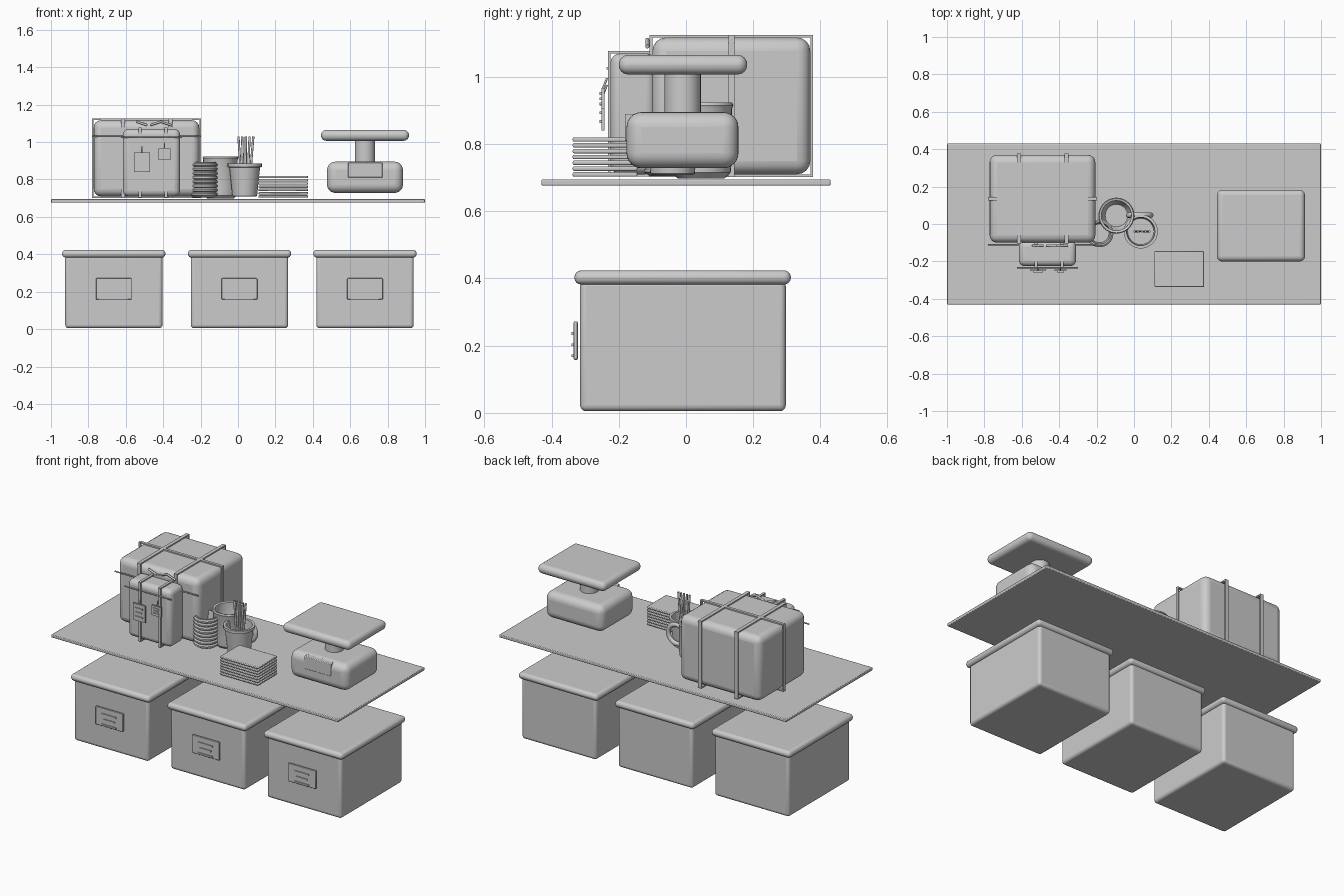
import bpy, math
from mathutils import Vector

cube = bpy.data.objects.get("Cube")
if cube:
    bpy.data.objects.remove(cube, do_unlink=True)

grey = bpy.data.materials.new("plain grey")
grey.use_nodes = True
grey.diffuse_color = (0.6, 0.6, 0.6, 1)
grey.node_tree.nodes["Principled BSDF"].inputs["Base Color"].default_value = grey.diffuse_color


def finish(obj, name, smooth=True):
    obj.name = name
    obj.data.materials.append(grey)
    if smooth:
        bpy.ops.object.shade_smooth_by_angle(angle=math.radians(40))
    return obj


def box(name, lo, hi, bevel=0.0, segments=4):
    """Box between two corners, with optional rounded edges."""
    lo, hi = Vector(lo), Vector(hi)
    bpy.ops.mesh.primitive_cube_add(size=1, location=(lo + hi) / 2)
    obj = bpy.context.object
    obj.scale = hi - lo
    bpy.ops.object.transform_apply(location=False, rotation=False, scale=True)
    if bevel:
        mod = obj.modifiers.new("Rounding", 'BEVEL')
        mod.width, mod.segments = bevel, segments
    return finish(obj, name, bool(bevel))


def lathe(name, profile, x, y, steps=32):
    """Spin a radius/height profile around a vertical axis."""
    verts = [(r * math.cos(a), r * math.sin(a), z)
             for r, z in profile
             for a in (math.tau * i / steps for i in range(steps))]
    faces = [(j * steps + i, j * steps + (i + 1) % steps,
              (j + 1) * steps + (i + 1) % steps, (j + 1) * steps + i)
             for j in range(len(profile) - 1) for i in range(steps)]
    mesh = bpy.data.meshes.new(name)
    last = (len(profile) - 1) * steps
    faces += [tuple(reversed(range(steps))), tuple(range(last, last + steps))]
    mesh.from_pydata(verts, [], faces)
    obj = bpy.data.objects.new(name, mesh)
    obj.location = (x, y, 0)
    bpy.context.collection.objects.link(obj)
    bpy.ops.object.select_all(action='DESELECT')
    obj.select_set(True)
    bpy.context.view_layer.objects.active = obj
    return finish(obj, name)


def rod(name, start, end, radius):
    start, end = Vector(start), Vector(end)
    axis = end - start
    bpy.ops.mesh.primitive_cylinder_add(vertices=12, radius=radius, depth=axis.length,
                                        location=(start + end) / 2)
    obj = bpy.context.object
    obj.rotation_euler = axis.to_track_quat('Z', 'Y').to_euler()
    return finish(obj, name)


def strap(name, lo, hi, axis, at, width, thick):
    """Band around a parcel, in the plane across the given axis (0 = x, 1 = y)."""
    a, b = 1 - axis, axis
    for side, u0, u1, z0, z1 in (
            ("top", lo[a] - thick, hi[a] + thick, hi[2], hi[2] + thick),
            ("bottom", lo[a] - thick, hi[a] + thick, lo[2] - thick, lo[2]),
            ("low_side", lo[a] - thick, lo[a], lo[2], hi[2]),
            ("high_side", hi[a], hi[a] + thick, lo[2], hi[2])):
        p, q = [0, 0, z0], [0, 0, z1]
        p[a], q[a] = u0, u1
        p[b], q[b] = at - width / 2, at + width / 2
        box(f"{name}_{side}", p, q)


def writing(name, x, y, z, width, gap, rows):
    """Thin bars standing for rows of print."""
    for i in range(rows):
        w = width * (1 - 0.2 * (i % 2))
        box(f"{name}_line", (x - w / 2, y - 0.006, z - i * gap - 0.004),
            (x + w / 2, y, z - i * gap + 0.004))


# Table top
box("table_top", (-1, -0.43, 0.676), (1, 0.43, 0.695), 0.004, 2)

# Storage bins with lids and labels
for x in (-0.664, 0.008, 0.679):
    box("bin_body", (x - 0.26, -0.315, 0.005), (x + 0.26, 0.297, 0.395), 0.018)
    box("bin_lid", (x - 0.276, -0.332, 0.382), (x + 0.276, 0.312, 0.424), 0.02)
    box("bin_label", (x - 0.095, -0.334, 0.158), (x + 0.095, -0.322, 0.272), 0.003, 2)
    writing("label", x, -0.334, 0.236, 0.1, 0.033, 3)

# Large parcel
lo, hi = (-0.772, -0.1, 0.71), (-0.207, 0.37, 1.117)
box("large_parcel", lo, hi, 0.04)
for x in (-0.615, -0.361):
    strap("large_strap", lo, hi, 0, x, 0.022, 0.008)
strap("large_cross_strap", lo, hi, 1, 0.135, 0.018, 0.008)
rod("large_string", (-0.78, -0.11, 1.03), (-0.2, -0.11, 1.03), 0.004)
for x, lean in ((-0.515, -1), (-0.44, 1), (-0.385, -1)):
    rod("string_end", (x - 0.03, -0.115, 1.1 - lean * 0.01),
        (x + 0.03, -0.115, 1.1 + lean * 0.01), 0.006)

# Small parcel
lo, hi = (-0.615, -0.225, 0.71), (-0.31, -0.09, 1.07)
box("small_parcel", lo, hi, 0.03)
for x in (-0.524, -0.385):
    strap("small_strap", lo, hi, 0, x, 0.016, 0.007)
rod("small_string", (-0.625, -0.233, 1.025), (-0.3, -0.233, 1.025), 0.004)

# Hanging tags
for x, z, w, h in ((-0.513, 0.893, 0.086, 0.105), (-0.393, 0.935, 0.066, 0.062)):
    box("tag", (x - w / 2, -0.252, z - h / 2), (x + w / 2, -0.243, z + h / 2))
    writing("tag", x, -0.252, z + h * 0.25, w * 0.6, h * 0.25, 3)
    rod("tag_string", (x, -0.247, z + h / 2), (x, -0.235, z + h / 2 + 0.03), 0.003)

# Ribbed stack of cups
profile = [(0.058, 0.705)]
for i in range(8):
    z = 0.71 + i * 0.0225
    profile += [(0.066, z), (0.074, z + 0.006), (0.074, z + 0.015), (0.066, z + 0.021)]
profile += [(0.066, 0.893), (0.058, 0.893), (0.05, 0.82)]
lathe("cup_stack", profile, -0.184, -0.05)

# Mug with side handle
lathe("mug", [(0.07, 0.698), (0.088, 0.715), (0.092, 0.76), (0.092, 0.905), (0.096, 0.915),
              (0.092, 0.924), (0.08, 0.92), (0.078, 0.76), (0.06, 0.73)], -0.094, 0.045)
bpy.ops.mesh.primitive_torus_add(major_radius=0.06, minor_radius=0.014, major_segments=32,
                                 minor_segments=12, location=(0.03, 0.047, 0.81),
                                 rotation=(math.pi / 2, 0, 0))
finish(bpy.context.object, "mug_handle")

# Tapered pot with sticks
lathe("pot", [(0.06, 0.708), (0.066, 0.712), (0.082, 0.865), (0.091, 0.868), (0.091, 0.886),
              (0.076, 0.886), (0.07, 0.8)], 0.036, -0.04)
for i in range(-2, 3):
    rod("stick", (0.04 + i * 0.009, -0.04, 0.74), (0.042 + i * 0.02, -0.04, 1.03), 0.006)

# Stack of flat trays
for i in range(7):
    z = 0.703 + i * 0.0173
    box("stacked_tray", (0.11, -0.337, z), (0.375, -0.145, z + 0.013), 0.004, 2)

# Weighing scale
box("scale_body", (0.476, -0.177, 0.728), (0.882, 0.156, 0.895), 0.045, 6)
lathe("scale_neck", [(0.054, 0.87), (0.054, 1.03)], 0.679, -0.01)
box("scale_tray", (0.444, -0.2, 1.007), (0.914, 0.182, 1.065), 0.028, 6)
box("scale_display", (0.588, -0.182, 0.81), (0.773, -0.15, 0.89), 0.004, 2)
